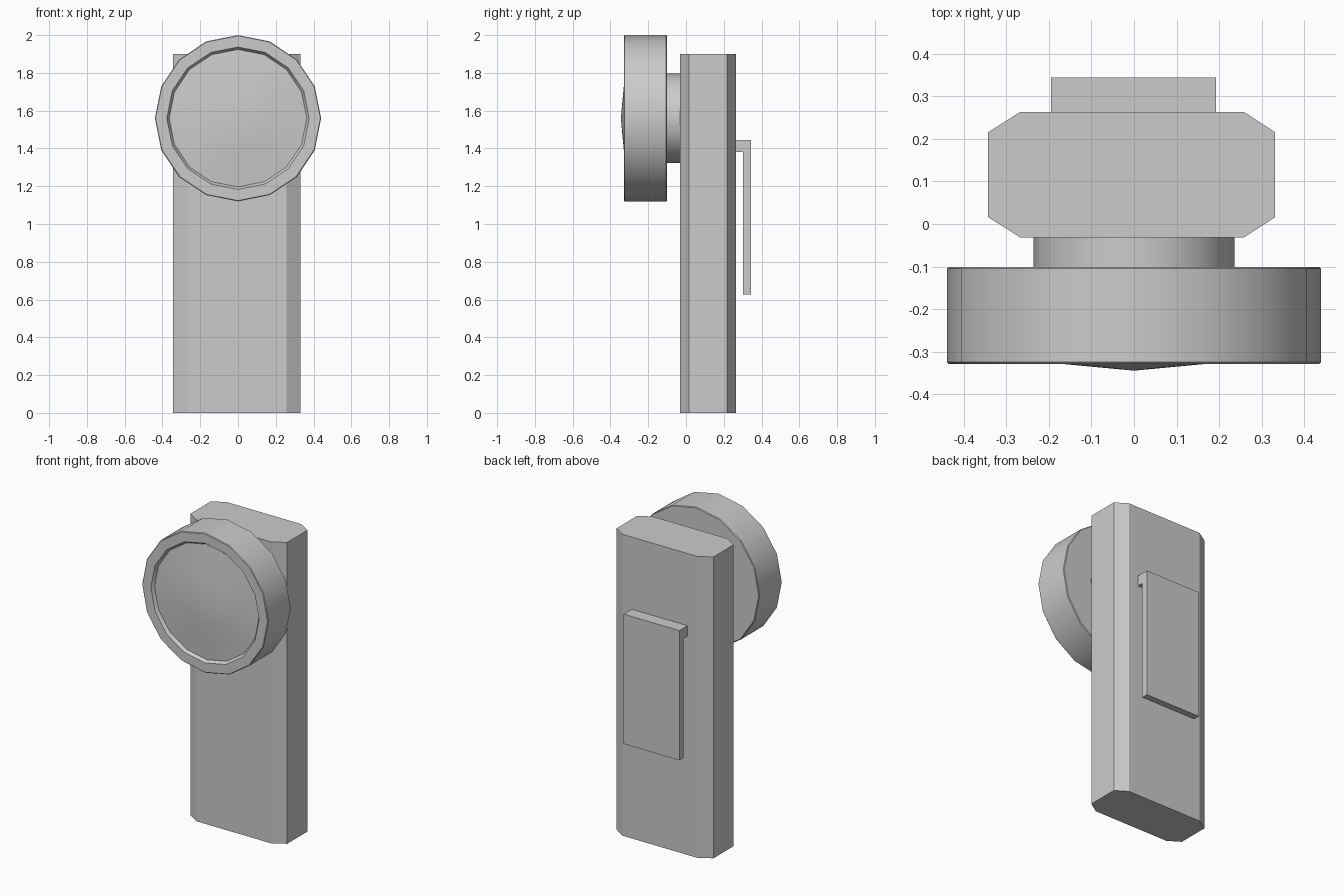
import bpy, bmesh, math

if "Cube" in bpy.data.objects:
    bpy.data.objects.remove(bpy.data.objects["Cube"])

HEAD_Z = 1.56
SIDES = 16


def finish(bm, name, smooth=False):
    bmesh.ops.remove_doubles(bm, verts=bm.verts, dist=1e-5)
    bmesh.ops.recalc_face_normals(bm, faces=bm.faces)
    mesh = bpy.data.meshes.new(name)
    bm.to_mesh(mesh)
    bm.free()
    obj = bpy.data.objects.new(name, mesh)
    bpy.context.collection.objects.link(obj)
    if smooth:
        bpy.ops.object.select_all(action='DESELECT')
        obj.select_set(True)
        bpy.context.view_layer.objects.active = obj
        bpy.ops.object.shade_smooth_by_angle(angle=math.radians(30))
    return obj


def extrude(name, points, offset):
    bm = bmesh.new()
    face = bm.faces.new([bm.verts.new(p) for p in points])
    res = bmesh.ops.extrude_face_region(bm, geom=[face], use_keep_orig=True)
    moved = [e for e in res["geom"] if isinstance(e, bmesh.types.BMVert)]
    bmesh.ops.translate(bm, verts=moved, vec=offset)
    return finish(bm, name)


def lathe(name, profile):
    """Revolve (radius, y) points about the head's front-to-back axis."""
    bm = bmesh.new()
    verts = [bm.verts.new((r, y, HEAD_Z)) for r, y in profile]
    edges = [bm.edges.new(pair) for pair in zip(verts, verts[1:])]
    bmesh.ops.spin(bm, geom=verts + edges, cent=(0, 0, HEAD_Z), axis=(0, 1, 0),
                   angle=math.tau, steps=SIDES, use_merge=True)
    return finish(bm, name, smooth=True)


# Chamfered upright body
outline = [(-0.267, -0.032), (0.258, -0.032), (0.332, 0.016), (0.332, 0.216),
           (0.258, 0.264), (-0.267, 0.264), (-0.343, 0.216), (-0.343, 0.016)]
extrude("body", [(x, y, 0) for x, y in outline], (0, 0, 1.9))

# Lamp housing with a shallow front recess
lathe("lamp_housing", [(0, -0.101), (0.436, -0.101), (0.44, -0.105),
                       (0.44, -0.325), (0.436, -0.329), (0.377, -0.329),
                       (0.364, -0.309), (0, -0.309)])

# Slightly domed lens seated in the recess
lathe("lens", [(0.364, -0.305), (0.364, -0.311), (0.16, -0.330), (0, -0.345)])

# Neck between housing and body
lathe("neck", [(0, -0.106), (0.237, -0.106), (0.237, -0.027), (0, -0.027)])

# Belt clip: hooked strip on the back
hook = [(0.26, 1.445), (0.345, 1.445), (0.345, 0.627),
        (0.302, 0.627), (0.302, 1.38), (0.26, 1.38)]
extrude("belt_clip", [(-0.195, y, z) for y, z in hook], (0.388, 0, 0))
